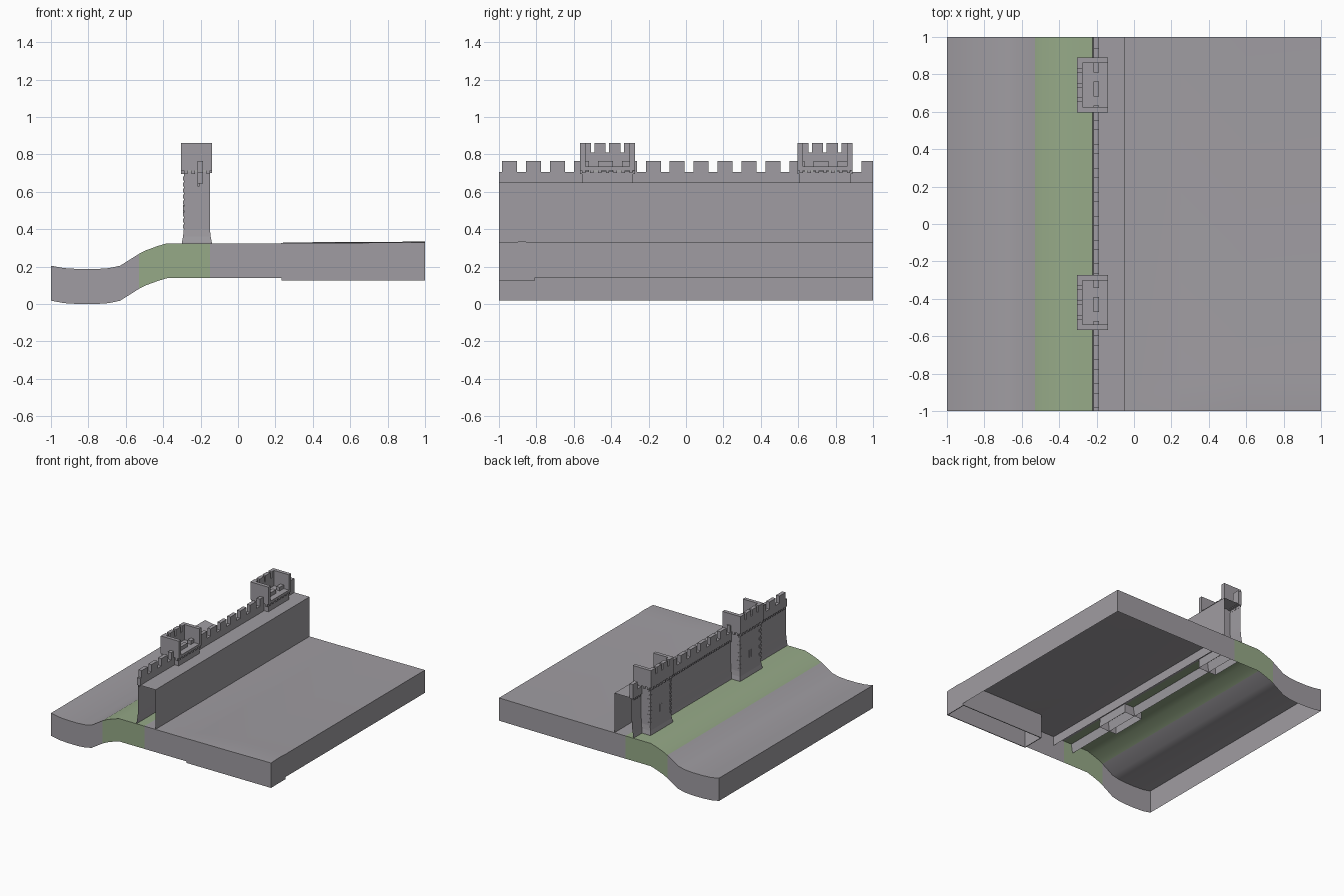
import bpy, bmesh

cube = bpy.data.objects.get("Cube")
if cube:
    bpy.data.objects.remove(cube, do_unlink=True)


def material(name, rgb):
    m = bpy.data.materials.new(name)
    m.use_nodes = True
    m.diffuse_color = (*rgb, 1)
    m.node_tree.nodes["Principled BSDF"].inputs["Base Color"].default_value = (*rgb, 1)
    return m


STONE = material("grey stone", (0.35, 0.335, 0.36))
GRASS = material("pale grass", (0.305, 0.40, 0.245))


def finish(bm, name, mats=(STONE,), smooth=False):
    me = bpy.data.meshes.new(name)
    bm.to_mesh(me)
    bm.free()
    for m in mats:
        me.materials.append(m)
    ob = bpy.data.objects.new(name, me)
    bpy.context.collection.objects.link(ob)
    if smooth:
        bpy.ops.object.select_all(action='DESELECT')
        ob.select_set(True)
        bpy.context.view_layer.objects.active = ob
        bpy.ops.object.shade_smooth_by_angle()
    return ob


def box(bm, x0, x1, y0, y1, z0, z1):
    vs = bmesh.ops.create_cube(bm, size=1)["verts"]
    for v in vs:
        v.co.x = x1 if v.co.x > 0 else x0
        v.co.y = y1 if v.co.y > 0 else y0
        v.co.z = z1 if v.co.z > 0 else z0
    return vs


def sheet(bm, profile, y0, y1):
    """Sweep an open x-z profile along y."""
    rows = [[bm.verts.new((x, y, z)) for x, z in profile] for y in (y0, y1)]
    for i in range(len(profile) - 1):
        bm.faces.new((rows[0][i], rows[0][i + 1], rows[1][i + 1], rows[1][i]))


# Terrain: river bed, grassy bank and plateau, an open shell with hanging skirts
land = [(-1, .205), (-.93, .192), (-.85, .187), (-.76, .187), (-.69, .192),
        (-.63, .205), (-.53, .268), (-.49, .288), (-.43, .31), (-.38, .325),
        (-.15, .325), (.23, .325), (.25, .326), (.6, .327), (1, .33)]
rows_y = (-1, -.87, -.81, 1)
bm = bmesh.new()
grid = []
for y in rows_y:
    row = []
    for x, z in land:
        lip = .004 if x >= .25 and y == -.87 else 0
        row.append(bm.verts.new((x, y, z + lip)))
    grid.append(row)
for a, b in zip(grid, grid[1:]):
    for i in range(len(land) - 1):
        bm.faces.new((a[i], a[i + 1], b[i + 1], b[i]))
rim = [e for e in bm.edges if e.is_boundary]
skirt = bmesh.ops.extrude_edge_only(bm, edges=rim)["geom"]
for v in skirt:
    if isinstance(v, bmesh.types.BMVert):
        v.co.z -= .187
bmesh.ops.recalc_face_normals(bm, faces=bm.faces)
for f in bm.faces:
    f.material_index = int(-.53 < f.calc_center_median().x < -.15)
finish(bm, "terrain", (STONE, GRASS), True)

# Retaining walls hanging beneath the front corner of the plateau
bm = bmesh.new()
box(bm, .232, .998, -.812, -.806, .125, .325)
box(bm, .232, .238, -1, -.81, .125, .325)
box(bm, .232, 1, -1, -.994, .125, .325)
box(bm, .994, 1, -1, -.81, .125, .325)
finish(bm, "retaining_walls")

# Curtain wall: flared outer skin, then walkway and inner skin
bm = bmesh.new()
sheet(bm, [(-.235, .25), (-.222, .33), (-.212, .39), (-.207, .46), (-.207, .70)], -1, 1)
finish(bm, "wall_outer_skin", smooth=True)
bm = bmesh.new()
sheet(bm, [(-.187, .65), (-.05, .65), (-.05, .25)], -1, 1)
finish(bm, "wall_walkway")

# Parapet with merlons and small corbels underneath
bm = bmesh.new()
box(bm, -.217, -.187, -1, 1, .645, .706)
for k in range(-1, 15):
    c = -.815 + .128 * k
    box(bm, -.217, -.187, c - .04, min(c + .04, 1), .706, .765)
finish(bm, "wall_parapet")
bm = bmesh.new()
for k in range(62):
    y = -.98 + .032 * k
    box(bm, -.217, -.205, y - .007, y + .007, .628, .645)
finish(bm, "wall_corbels")


def tower(name, cy):
    x0, x1, h = -.29, -.15, .136
    # Hollow shaft, open at the foot, with a flared base
    bm = bmesh.new()
    rings = []
    for z, g in ((.25, .012), (.33, .010), (.36, .004), (.40, 0), (.71, 0)):
        rings.append([bm.verts.new(p) for p in (
            (x0 - g, cy - h - g, z), (x1 + g, cy - h - g, z),
            (x1 + g, cy + h + g, z), (x0 - g, cy + h + g, z))])
    for a, b in zip(rings, rings[1:]):
        for i in range(4):
            j = (i + 1) % 4
            bm.faces.new((a[i], a[j], b[j], b[i]))
    finish(bm, name + "_shaft")

    # Head: floor, three parapet walls open toward the walkway, merlons
    X0, X1, H, t = -.305, -.14, .148, .03
    bm = bmesh.new()
    box(bm, X0, X1, cy - H, cy + H, .715, .735)
    box(bm, X0, X0 + t, cy - H, cy + H, .735, .81)
    for s in (-1, 1):
        ys = sorted((cy + s * H, cy + s * (H - t)))
        box(bm, X0 + t, X1, *ys, .735, .86)
    for k in range(4):
        c = cy - H + .03 + k * (2 * H - .06) / 3
        box(bm, X0, X0 + t, c - .03, c + .03, .81, .86)
    finish(bm, name + "_head")

    # Corbels carrying the head
    bm = bmesh.new()
    for k in range(7):
        c = cy - .126 + .042 * k
        box(bm, X0, x0, c - .009, c + .009, .695, .715)
        box(bm, x1, X1, c - .009, c + .009, .70, .715)
    for k in range(4):
        c = -.28 + .04 * k
        box(bm, c - .009, c + .009, cy - H, cy - h, .695, .715)
        box(bm, c - .009, c + .009, cy + h, cy + H, .695, .715)
    finish(bm, name + "_corbels")

    # Corner quoins and a narrow arrow-slit surround
    bm = bmesh.new()
    for k in range(9):
        z = .405 + .032 * k
        w = .022 if k % 2 else .012
        for s in (-1, 1):
            ys = sorted((cy + s * (h + .003), cy + s * (h - w)))
            box(bm, x0 - .003, x0 + .034 - w, *ys, z, z + .02)
    for s in (-1, 1):
        box(bm, x0 - .004, x0, cy + s * .012 - .004, cy + s * .012 + .004, .47, .53)
    finish(bm, name + "_stonework")


for label, y in (("front_tower", -.42), ("back_tower", .743)):
    tower(label, y)
